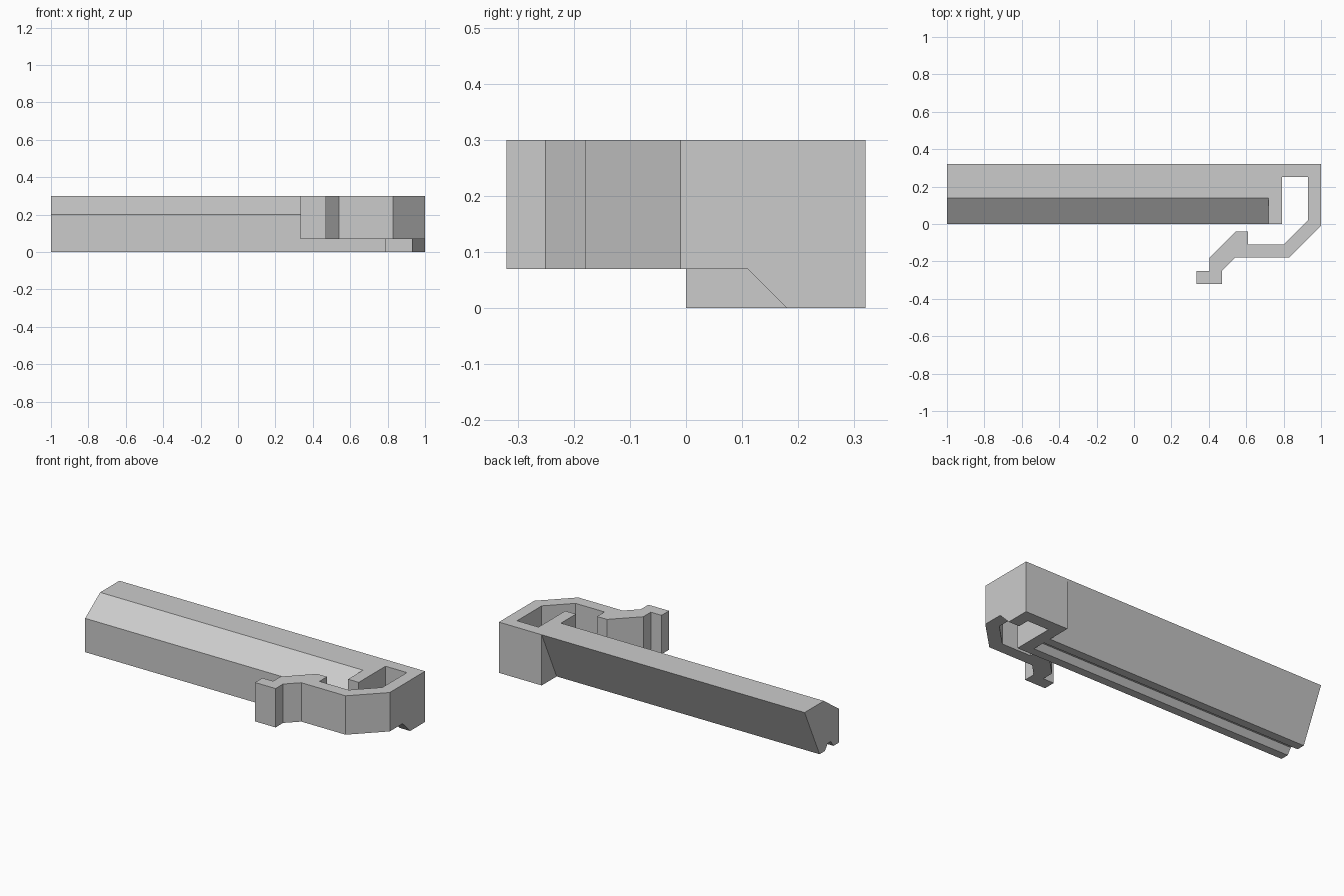
import bpy
import bmesh

default = bpy.data.objects.get("Cube")
if default:
    bpy.data.objects.remove(default, do_unlink=True)

# Single plastic colour
grey = bpy.data.materials.new("light_grey")
grey.use_nodes = True
colour = (0.6, 0.6, 0.6, 1.0)
grey.diffuse_color = colour
grey.node_tree.nodes["Principled BSDF"].inputs["Base Color"].default_value = colour


def prism(name, outline, start, end, axis):
    """Extrude a closed outline along x (outline is y, z) or z (outline is x, y)."""
    place = (lambda a, b: (start, a, b)) if axis == "x" else (lambda a, b: (a, b, start))
    length = end - start
    offset = (length, 0, 0) if axis == "x" else (0, 0, length)
    bm = bmesh.new()
    face = bm.faces.new([bm.verts.new(place(a, b)) for a, b in outline])
    grown = bmesh.ops.extrude_face_region(bm, geom=[face])["geom"]
    verts = [v for v in grown if isinstance(v, bmesh.types.BMVert)]
    bmesh.ops.translate(bm, verts=verts, vec=offset)
    bmesh.ops.recalc_face_normals(bm, faces=bm.faces)
    mesh = bpy.data.meshes.new(name)
    bm.to_mesh(mesh)
    bm.free()
    mesh.materials.append(grey)
    obj = bpy.data.objects.new(name, mesh)
    bpy.context.collection.objects.link(obj)
    return obj


def combine(target, tool, operation):
    """Apply a boolean and discard the tool."""
    mod = target.modifiers.new(operation.lower(), "BOOLEAN")
    mod.operation = operation
    mod.solver = "EXACT"
    mod.object = tool
    bpy.context.view_layer.objects.active = target
    bpy.ops.object.modifier_apply(modifier=mod.name)
    bpy.data.objects.remove(tool, do_unlink=True)


HEIGHT = 0.30
ARM_BOTTOM = 0.07

# End wall, back block and springy hook arm, drawn in plan
latch = prism("latch_bar", [
    (0.72, 0.32), (0.72, 0), (0.79, 0), (0.79, 0.25), (0.93, 0.25), (0.93, 0.02),
    (0.80, -0.11), (0.61, -0.11), (0.61, -0.04), (0.545, -0.04), (0.405, -0.18),
    (0.405, -0.25), (0.335, -0.25), (0.335, -0.32), (0.47, -0.32), (0.47, -0.25),
    (0.54, -0.18), (0.83, -0.18), (1.0, -0.01), (1.0, 0.32)], 0, HEIGHT, "z")

# Raise the underside of the arm, with a sloped run down to the back block
combine(latch, prism("arm_cutter", [
    (-0.4, -0.1), (-0.4, ARM_BOTTOM), (-0.02, ARM_BOTTOM), (-0.02, -0.1)],
    0.2, 0.9, "x"), "DIFFERENCE")
combine(latch, prism("slope_cutter", [
    (-0.4, -0.1), (-0.4, ARM_BOTTOM), (0.11, ARM_BOTTOM), (0.28, -0.1)],
    0.85, 1.1, "x"), "DIFFERENCE")

# Long bar: bevelled front, undercut back, grooved underside
combine(latch, prism("bar", [
    (0, 0), (0, 0.2), (0.14, HEIGHT), (0.32, HEIGHT), (0.18, 0),
    (0.13, 0), (0.105, 0.035), (0.075, 0.035), (0.05, 0)],
    -1.0, 0.75, "x"), "UNION")
